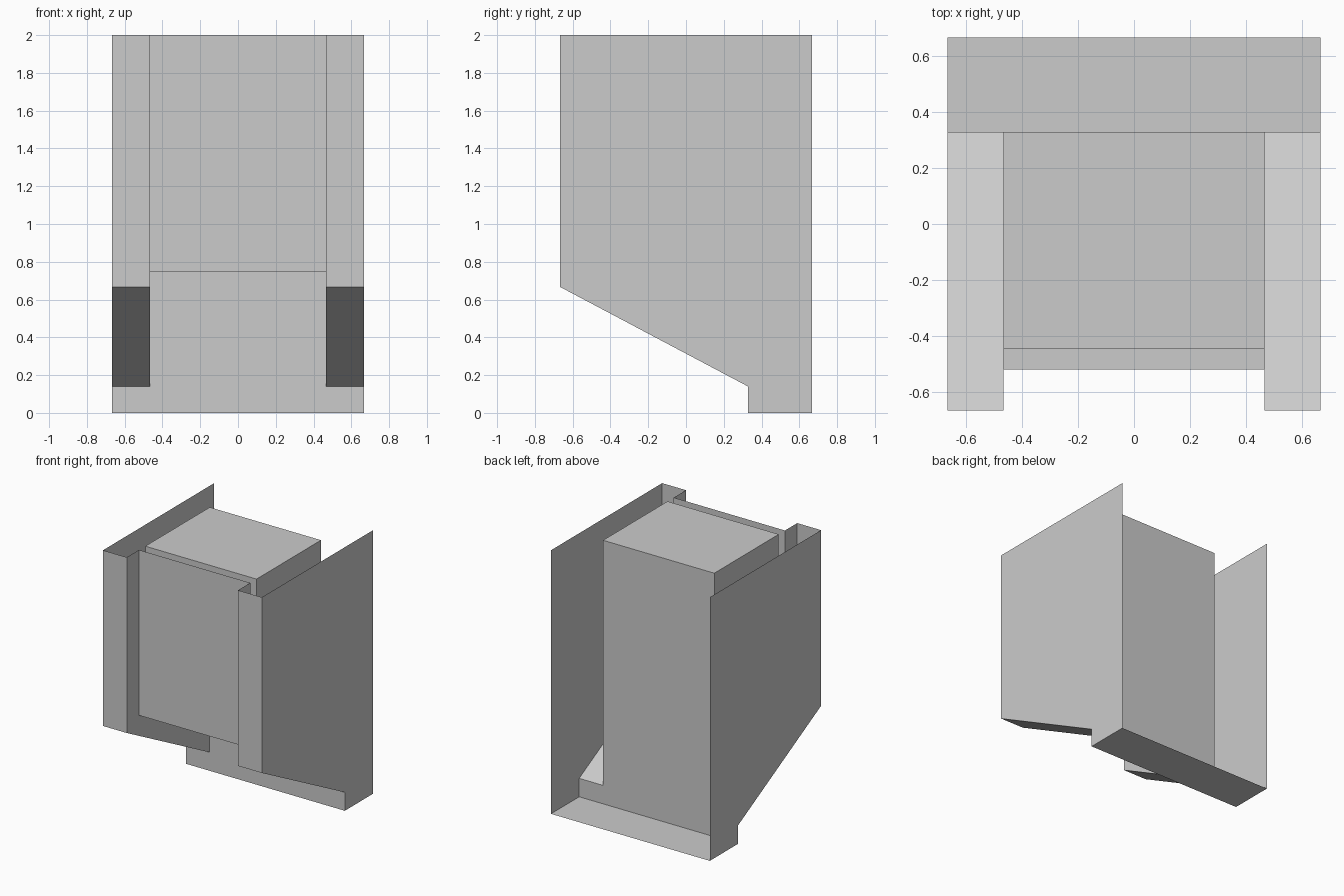
import bpy

if "Cube" in bpy.data.objects:
    bpy.data.objects.remove(bpy.data.objects["Cube"])

W, IN = 0.667, 0.467          # outer and inner half widths
F, B = -0.667, 0.667          # front and back
STEP, RISE = 0.328, 0.14      # start of the foot plate and its riser height
PANEL, BOX = -0.52, -0.445    # recessed front panel and box front
SILL, TOP = 0.745, 2.0


def sheets(name, polys, mirror=False):
    """Open sheet-metal object made from a few polygons."""
    verts, faces = [], []
    for p in polys:
        faces.append(range(len(verts), len(verts) + len(p)))
        verts += p
    me = bpy.data.meshes.new(name)
    me.from_pydata(verts, [], [list(f) for f in faces])
    ob = bpy.data.objects.new(name, me)
    bpy.context.collection.objects.link(ob)
    if mirror:
        ob.modifiers.new("mirror_x", 'MIRROR').use_mirror_merge = False
    return ob


def side(x, profile):
    """Polygon in the plane of constant x."""
    return [(x, y, z) for y, z in profile]


def strip(x0, x1, a, b):
    """Quad spanning x0..x1 between profile points a and b (y, z)."""
    return [(x0, *a), (x1, *a), (x1, *b), (x0, *b)]


# Outer side panels, with sloped underside and foot
sheets("side_panel", [side(W, [(F, W), (STEP, RISE), (STEP, 0), (B, 0),
                               (B, TOP), (F, TOP)])], True)

# Hollow side channels: front strip, sloped bottom, riser
sheets("side_channel", [
    strip(W, IN, (F, TOP), (F, W)),
    strip(W, IN, (F, W), (STEP, RISE)),
    strip(W, IN, (STEP, RISE), (STEP, 0)),
], True)

# Inner walls, notched by the slot between the panel and the box
sheets("inner_wall", [side(IN, [
    (F, W), (STEP, RISE), (STEP, TOP), (BOX, TOP), (BOX, SILL),
    (PANEL, SILL), (PANEL, TOP), (F, TOP)])], True)

# Foot plate
sheets("foot_plate", [strip(-W, W, (STEP, 0), (B, 0))])

# Recessed front panel
sheets("front_panel", [strip(-IN, IN, (PANEL, SILL), (PANEL, TOP))])

# Central box: underside, front, top and back
sheets("central_box", [
    strip(-IN, IN, (STEP, SILL), (PANEL, SILL)),
    strip(-IN, IN, (BOX, SILL), (BOX, TOP)),
    strip(-IN, IN, (BOX, TOP), (STEP, TOP)),
    strip(-IN, IN, (STEP, TOP), (STEP, 0)),
])
